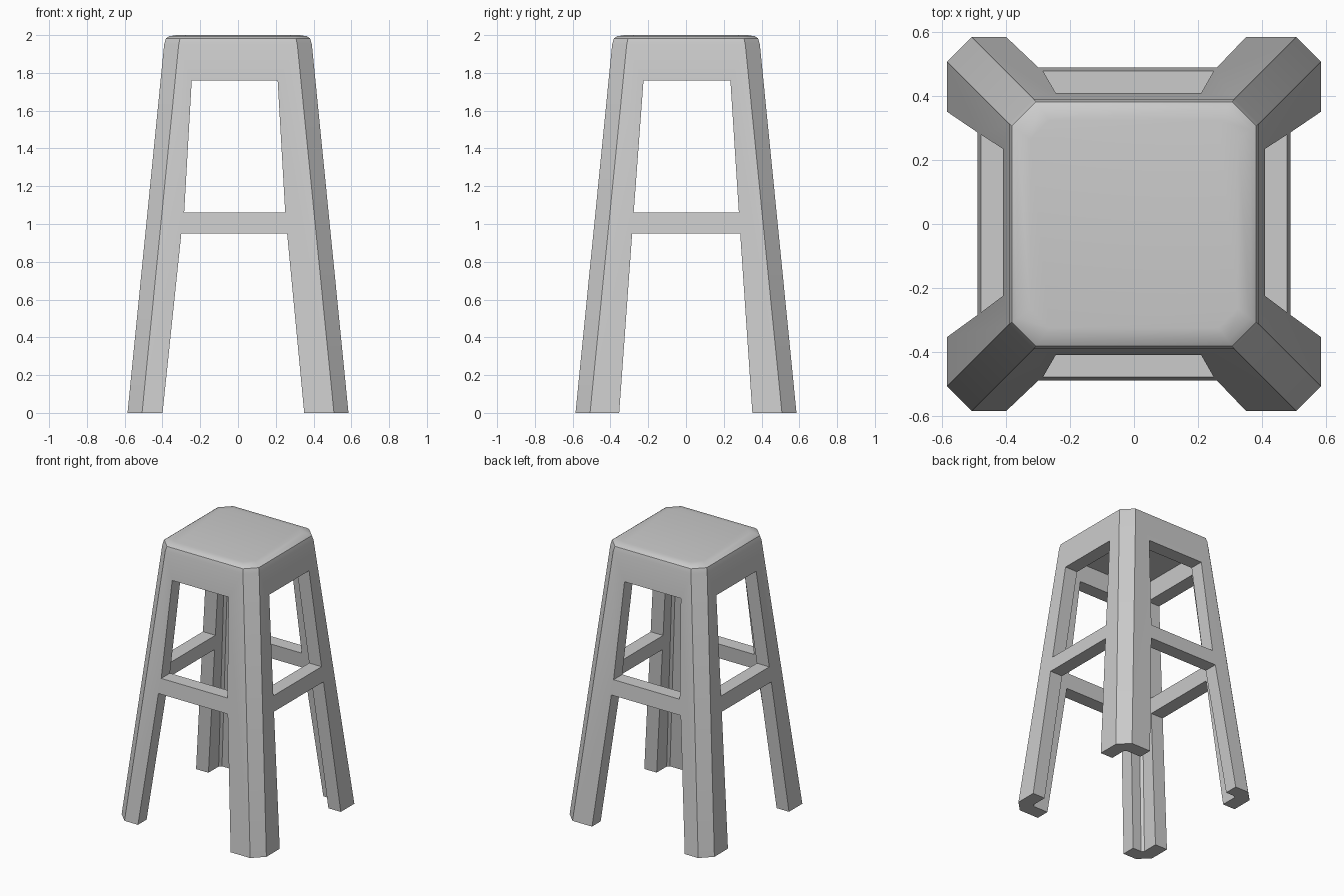
import bpy, bmesh

if "Cube" in bpy.data.objects:
    bpy.data.objects.remove(bpy.data.objects["Cube"])


def solid(name, rings):
    """Closed loft through rings of points (all rings the same length)."""
    bm = bmesh.new()
    loops = [[bm.verts.new(p) for p in ring] for ring in rings]
    n = len(loops[0])
    for a, b in zip(loops, loops[1:]):
        for i in range(n):
            j = (i + 1) % n
            bm.faces.new((a[i], a[j], b[j], b[i]))
    bm.faces.new(loops[0][::-1])
    bm.faces.new(loops[-1])
    bmesh.ops.recalc_face_normals(bm, faces=bm.faces)
    mesh = bpy.data.meshes.new(name)
    bm.to_mesh(mesh)
    bm.free()
    ob = bpy.data.objects.new(name, mesh)
    bpy.context.collection.objects.link(ob)
    return ob


def octagon(z, h, c):
    """Square of half-width h with corners chamfered by c."""
    k = h - c
    return [(h, -k, z), (h, k, z), (k, h, z), (-k, h, z),
            (-h, k, z), (-h, -k, z), (-k, -h, z), (k, -h, z)]


def window(name, axis, corners):
    """Tapered opening running right through the stool along x or y."""
    def ring(d):
        return [(s, d, z) if axis == 'y' else (d, s, z) for s, z in corners]
    return solid(name, [ring(-1), ring(1)])


# Tapered body with chamfered corners and a softly rounded seat edge
stool = solid("stool", [octagon(0, .585, .077), octagon(1.95, .391, .077),
                        octagon(1.982, .382, .075), octagon(1.994, .365, .07),
                        octagon(2.0, .325, .06)])

# Hollow inside, leaving walls about 0.1 thick
cutters = [solid("hollow", [octagon(-.1, .495, .016), octagon(1.89, .296, .016)])]

# Upper openings between apron and stretcher, lower openings between legs
cutters += [
    window("front_upper", 'y', [(-.285, 1.06), (.25, 1.06), (.21, 1.76), (-.245, 1.76)]),
    window("front_lower", 'y', [(-.41, -.1), (.36, -.1), (.26, .95), (-.30, .95)]),
    window("side_upper", 'x', [(-.277, 1.06), (.28, 1.06), (.235, 1.76), (-.225, 1.76)]),
    window("side_lower", 'x', [(-.361, -.1), (.358, -.1), (.287, .95), (-.285, .95)]),
]

bpy.context.view_layer.objects.active = stool
stool.select_set(True)
for c in cutters:
    c.hide_render = True
    m = stool.modifiers.new(c.name, 'BOOLEAN')
    m.operation = 'DIFFERENCE'
    m.solver = 'EXACT'
    m.object = c
    bpy.ops.object.modifier_apply(modifier=m.name)
for c in cutters:
    bpy.data.objects.remove(c)

# Smooth only the rounded seat edge
bpy.ops.object.shade_smooth_by_angle(angle=0.5)
